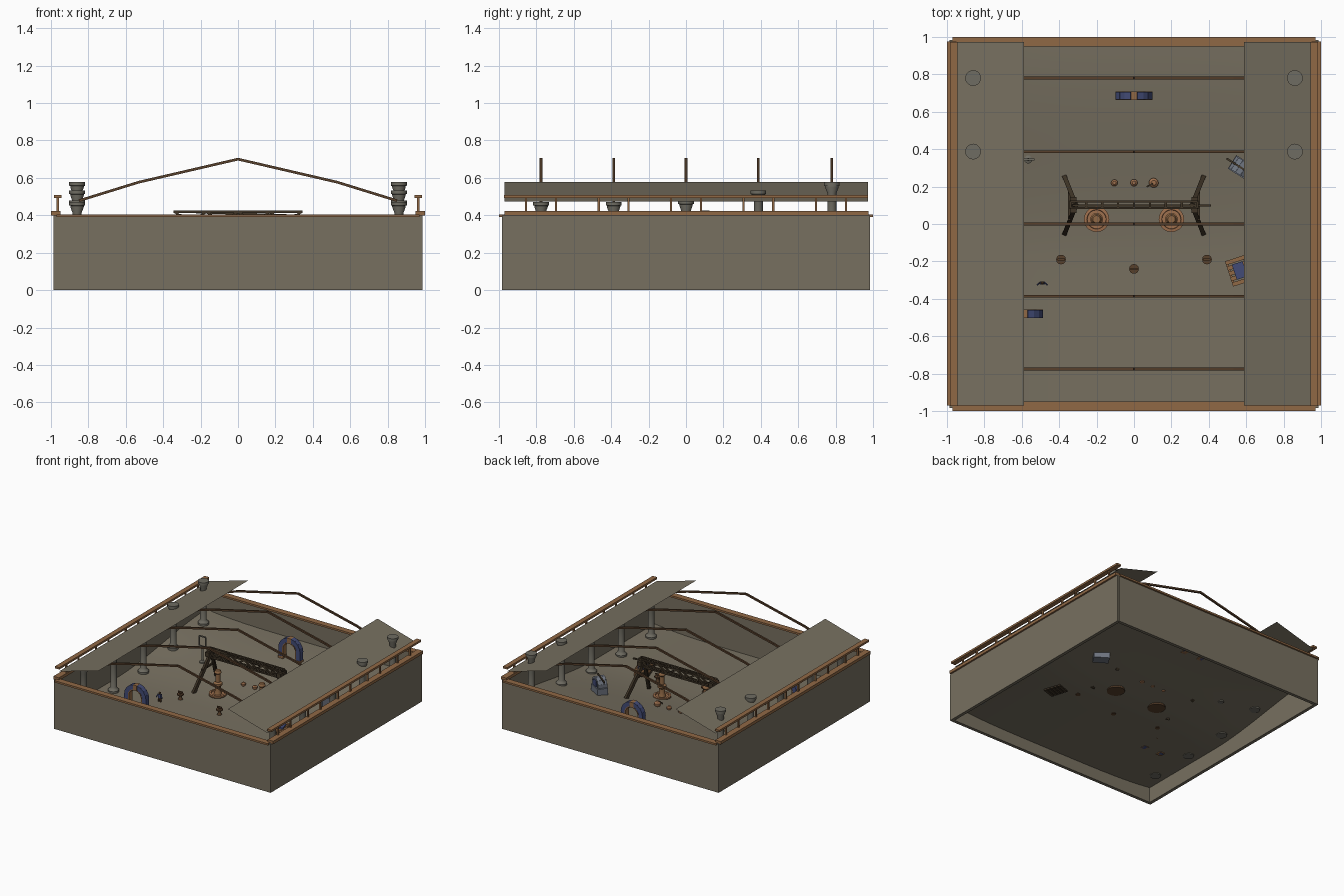
import bpy, bmesh, math
from mathutils import Vector, Matrix

cube = bpy.data.objects.get("Cube")
if cube:
    bpy.data.objects.remove(cube, do_unlink=True)


def material(name, rgb):
    m = bpy.data.materials.new(name)
    m.use_nodes = True
    m.diffuse_color = (*rgb, 1)
    m.node_tree.nodes["Principled BSDF"].inputs["Base Color"].default_value = (*rgb, 1)
    return m


STONE = material("warm stone", (.184, .161, .117))
TRIM = material("brown trim wood", (.28, .14, .06))
BEAM = material("roof beam wood", (.095, .05, .024))
DARK = material("dark timber", (.05, .035, .02))
GRAY = material("column gray", (.158, .15, .122))
BLUE = material("blue stone", (.055, .07, .18))
CLAY = material("orange clay", (.34, .16, .075))
STEEL = material("blue gray steel", (.16, .18, .22))


def finish(name, bm, mat, smooth=False):
    bmesh.ops.recalc_face_normals(bm, faces=bm.faces)
    me = bpy.data.meshes.new(name)
    bm.to_mesh(me)
    bm.free()
    me.materials.append(mat)
    ob = bpy.data.objects.new(name, me)
    bpy.context.collection.objects.link(ob)
    if smooth:
        bpy.ops.object.select_all(action='DESELECT')
        ob.select_set(True)
        bpy.context.view_layer.objects.active = ob
        bpy.ops.object.shade_smooth_by_angle(angle=math.radians(35))
    return ob


def add_box(bm, c, size, rot=Matrix()):
    bmesh.ops.create_cube(bm, size=1, matrix=Matrix.Translation(c) @ rot.to_4x4() @ Matrix.Diagonal((*size, 1)))


def box(name, c, size, mat, rot=Matrix()):
    bm = bmesh.new()
    add_box(bm, c, size, rot)
    return finish(name, bm, mat)


def add_bar(bm, a, b, t):
    a, b = Vector(a), Vector(b)
    d = b - a
    add_box(bm, (a + b) / 2, (t, t, d.length), d.to_track_quat('Z', 'Y').to_matrix())


def bars(name, pairs, t, mat):
    bm = bmesh.new()
    for a, b in pairs:
        add_bar(bm, a, b, t)
    return finish(name, bm, mat)


def lathe(name, profile, c, mat, steps=20):
    bm = bmesh.new()
    pts = [(0, profile[0][1])] + profile + [(0, profile[-1][1])]
    vs = [bm.verts.new((r, 0, z)) for r, z in pts]
    es = [bm.edges.new(p) for p in zip(vs, vs[1:])]
    bmesh.ops.spin(bm, geom=vs + es, cent=(0, 0, 0), axis=(0, 0, 1), angle=math.tau, steps=steps)
    bmesh.ops.remove_doubles(bm, verts=bm.verts, dist=1e-5)
    bmesh.ops.translate(bm, verts=bm.verts, vec=c)
    return finish(name, bm, mat, True)


# Ground height: rises to the back and dips in the middle
def ground(x, y):
    t = min(1, max(0, (y + .2) / 1.2))
    return .097 + .12 * t * t * (3 - 2 * t) + .035 * x ** 4


bm = bmesh.new()
bmesh.ops.create_grid(bm, x_segments=16, y_segments=24, size=.965)
for v in bm.verts:
    v.co.z = ground(v.co.x, v.co.y)
finish("ground", bm, STONE, True)

# Perimeter walls, caps and railings
for s, side in ((-1, "right"), (1, "left")):
    box(side + "_wall", (s * .972, 0, .2), (.026, 1.965, .4), STONE)
    box(side + "_wall_cap", (s * .974, .003, .41), (.05, 1.945, .024), TRIM)
    box(side + "_rail", (s * .963, 0, .501), (.04, 1.945, .016), TRIM)
    bars(side + "_rail_posts", [((s * .963, c + d, .41), (s * .963, c + d, .5))
         for c in (-.775, -.387, 0, .387, .775) for d in (-.08, .08)], .012, TRIM)
    end = "front" if s < 0 else "back"
    box(end + "_wall", (0, s * .972, .2), (1.94, .026, .398), STONE)
    box(end + "_wall_cap", (0, s * .974, .398), (1.94, .05, .015), TRIM)
    # Single sheet roof panel rising inward
    bm = bmesh.new()
    bm.faces.new([bm.verts.new(p) for p in ((s * .948, -.97, .475), (s * .948, .973, .475),
                                            (s * .587, .973, .577), (s * .587, -.97, .577))])
    finish(side + "_roof_panel", bm, STONE)

# Columns and bent roof beams
for y, top in ((-.775, .472), (-.387, .472), (0, .48), (.387, .533), (.78, .577)):
    g = ground(.86, y)
    column = [(.042, g - .006), (.042, g + .012), (.03, g + .025), (.024, g + .035), (.024, top - .06),
              (.036, top - .027), (.036, top - .021), (.042, top - .019), (.042, top)]
    for s in (-1, 1):
        lathe("column", column, (s * .86, y, 0), GRAY)
    path = [(-.85, y, .478), (-.53, y, .577), (0, y, .7), (.53, y, .577), (.85, y, .478)]
    bars("roof_beam", zip(path, path[1:]), .014, BEAM)

# Gantry with lattice boom and splayed legs
pairs = []
n = 8
xs = [-.34 + i * .68 / n for i in range(n + 1)]
for y in (.085, .12):
    pairs += [((xs[0], y, z), (xs[-1], y, z)) for z in (.419, .36)]
    for i in range(n):
        z0, z1 = (.36, .419) if i % 2 else (.419, .36)
        pairs.append(((xs[i], y, z0), (xs[i + 1], y, z1)))
pairs += [((x, .085, z), (x, .12, z)) for x in xs for z in (.419, .36)]
bars("gantry_boom", pairs, .012, DARK)
bars("gantry_top_bar", [((-.33, .1, .42), (.41, .1, .395))], .011, DARK)
bars("gantry_legs", [((s * .37, y, ground(.37, y) - .005), (s * .31, .1, .4))
     for s in (-1, 1) for y in (.25, -.05)], .024, DARK)
bars("gantry_braces", [((s * .345, .02, .27), (s * .345, .18, .27)) for s in (-1, 1)], .014, DARK)
bars("gantry_drums", [((s * .325, .06, .385), (s * .325, .145, .385)) for s in (-1, 1)], .036, DARK)

# Round pedestals beneath the gantry, ringed at the foot
for s in (-1, 1):
    c = (s * .2, .025, ground(.2, .02))
    lathe("pedestal_base", [(.068, -.008), (.068, .006)], c, BEAM)
    lathe("pedestal_ring", [(.068, .005), (.068, .014), (.052, .016), (.05, .007)], c, CLAY)
    lathe("pedestal_post", [(.03, .004), (.022, .03), (.022, .07), (.034, .08), (.034, .095),
                            (.018, .105), (.018, .17), (.028, .18), (.02, .2)], c, TRIM)

# Clay pots in a row
g = ground(0, .22)
for x, r in ((-.105, .018), (0, .019), (.105, .026)):
    lathe("clay_pot", [(r * .6, -.005), (r, r * .5), (r, r), (r * .5, r * 1.5)], (x, .22, g), CLAY, 12)
bars("pot_ladle", [((.07, .2, g + .02), (.1, .215, g + .04))], .009, DARK)

# Small stools with backs
for x, y in ((-.39, -.19), (0, -.24), (.39, -.19)):
    g = ground(x, y)
    lathe("stool", [(.02, -.004), (.012, .015), (.012, .03), (.026, .036), (.026, .046)], (x, y, g), BEAM, 12)
    bars("stool_back", [((x - .02, y, g + .06), (x + .02, y, g + .06)), ((x, y, g + .04), (x, y, g + .065))], .01, BEAM)


# Block arches with piers, keystone and feet
def arch(x, y):
    g = ground(x, y)
    r, spring = .08, g + .08
    blue = bmesh.new()
    brown = bmesh.new()
    for i in range(9):
        a = math.pi * (i + .5) / 9
        rot = Matrix.Rotation(-a, 3, 'Y')
        d = Vector((math.cos(a), 0, math.sin(a)))
        p = Vector((x, y, spring))
        add_box(brown if i == 4 else blue, p + d * r, (.036, .046 if i == 4 else .042, .034), rot)
        add_box(brown, p + d * (r - .021), (.008, .046, .022), rot)
    for s in (-1, 1):
        add_box(blue, (x + s * r, y, g + .04), (.036, .042, .088))
        add_box(brown, (x + s * (r - .021), y, g + .04), (.008, .046, .088))
        add_box(brown, (x + s * r, y, g + .006), (.038, .046, .02))
    finish("arch_blocks", blue, BLUE)
    finish("arch_trim", brown, TRIM)


arch(0, .685)
arch(-.585, -.48)

# Steel machine with curved hood and handle
rot = Matrix.Rotation(math.radians(-32), 3, 'Z')
mc = Vector((.575, .3, ground(.575, .3)))
box("machine_base", mc + Vector((0, 0, .01)), (.12, .085, .09), STEEL, rot)
box("machine_block", mc + rot @ Vector((.02, 0, .08)), (.06, .07, .06), BLUE, rot)
bm = bmesh.new()
for i in range(7):
    a = math.pi * i / 6
    add_box(bm, mc + rot @ Vector((.05 * math.cos(a), 0, .075 + .05 * math.sin(a))),
            (.016, .075, .03), rot @ Matrix.Rotation(-a, 3, 'Y'))
finish("machine_hood", bm, STEEL)
bars("machine_handle", [(mc + Vector((-.08, .05, .12)), mc + Vector((.03, -.02, .14)))], .01, DARK)

# Slatted bench with lower rack and blue cushion
rot = Matrix.Rotation(math.radians(18), 3, 'Z')
tc = Vector((.56, -.25, ground(.56, -.25)))
for name, z, mat in (("bench_slats", .045, TRIM), ("bench_rack", -.004, DARK)):
    bm = bmesh.new()
    for i in range(5):
        add_box(bm, tc + rot @ Vector((0, -.06 + i * .03, z)), (.11, .022, .014), rot)
    finish(name, bm, mat)
bm = bmesh.new()
for sx in (-1, 1):
    add_box(bm, tc + rot @ Vector((sx * .048, 0, .028)), (.012, .14, .02), rot)
    for sy in (-1, 1):
        add_box(bm, tc + rot @ Vector((sx * .048, sy * .06, .019)), (.014, .014, .046), rot)
finish("bench_frame", bm, TRIM)
box("bench_cushion", tc + rot @ Vector((.005, 0, .056)), (.06, .085, .012), BLUE, rot)

# Standing figure
fx, fy, fz = -.49, -.315, ground(-.49, -.315)
bars("figure_legs", [((fx + s * .009, fy, fz), (fx + s * .006, fy, fz + .035)) for s in (-1, 1)], .01, BEAM)
box("figure_body", (fx, fy, fz + .047), (.026, .016, .03), BLUE)
bars("figure_arms", [((fx + s * .015, fy, fz + .058), (fx + s * .026, fy - .01, fz + .035)) for s in (-1, 1)], .007, BLUE)
lathe("figure_head", [(.004, 0), (.009, .006), (.009, .013), (.004, .018)], (fx, fy, fz + .062), BEAM, 10)

# Framed stand
rx, ry, rz = -.565, .345, ground(-.565, .345)
lathe("stand_foot", [(.022, -.006), (.022, .008), (.008, .014), (.008, .13)], (rx, ry, rz), GRAY, 12)
bars("stand_frame", [((rx + a * .03, ry, rz + .13 + b * .08), (rx + c * .03, ry, rz + .13 + d * .08))
     for a, b, c, d in ((-1, 0, 1, 0), (-1, 1, 1, 1), (-1, 0, -1, 1), (1, 0, 1, 1))], .009, GRAY)
